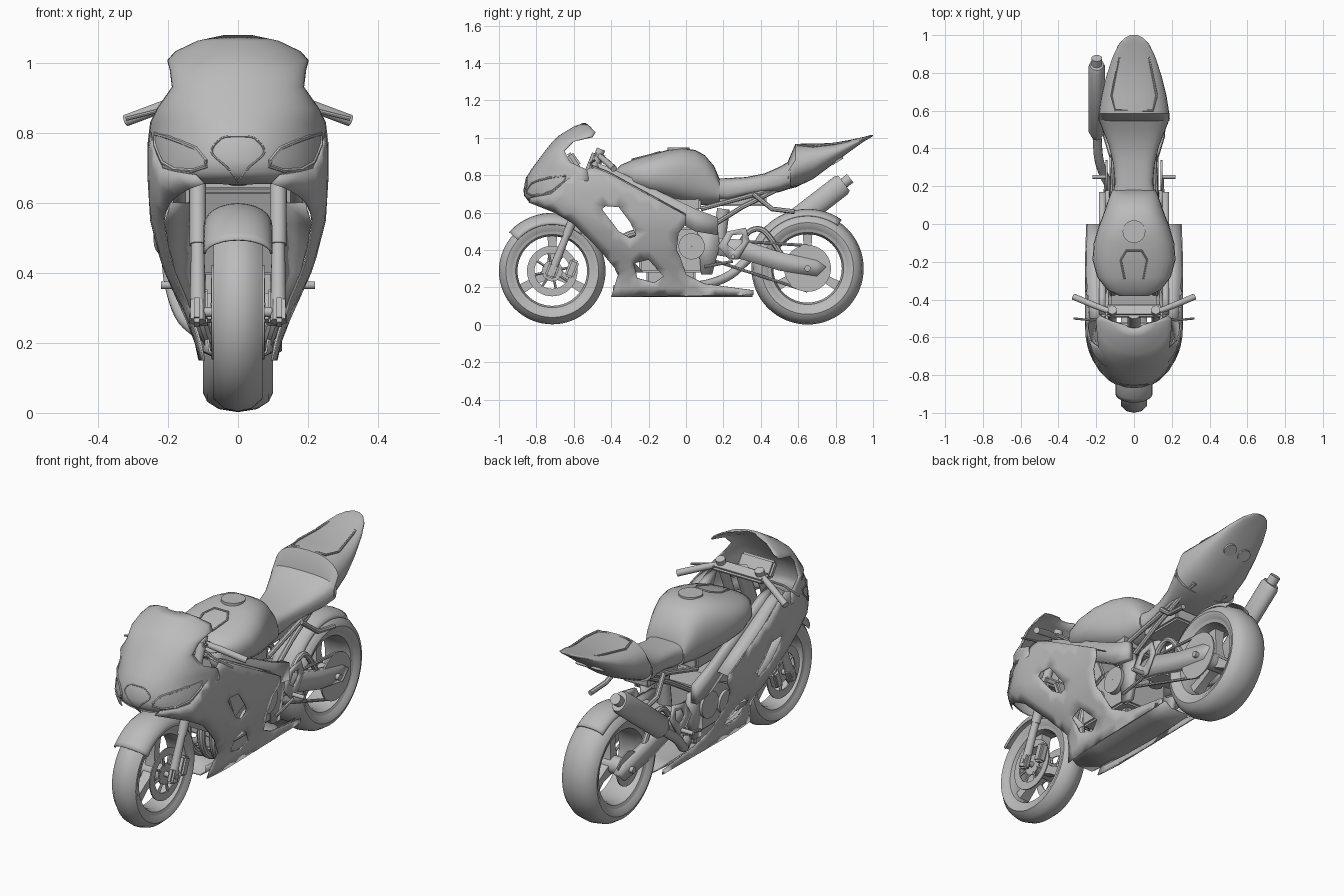
import bpy, bmesh, math
from mathutils import Vector, Matrix
from mathutils.geometry import delaunay_2d_cdt

if "Cube" in bpy.data.objects:
    bpy.data.objects.remove(bpy.data.objects["Cube"])

grey = bpy.data.materials.new("mid grey")
grey.use_nodes = True
grey.diffuse_color = (0.5, 0.5, 0.5, 1)
bsdf = next(n for n in grey.node_tree.nodes if n.type == 'BSDF_PRINCIPLED')
bsdf.inputs["Base Color"].default_value = (0.5, 0.5, 0.5, 1)


def finish(bm, name, mirror=False, thick=0, angle=35):
    bmesh.ops.recalc_face_normals(bm, faces=bm.faces[:])
    me = bpy.data.meshes.new(name)
    bm.to_mesh(me)
    bm.free()
    me.materials.append(grey)
    me.shade_smooth()
    me.set_sharp_from_angle(angle=math.radians(angle))
    ob = bpy.data.objects.new(name, me)
    bpy.context.collection.objects.link(ob)
    if thick:
        m = ob.modifiers.new("Thickness", 'SOLIDIFY')
        m.thickness, m.offset = thick, 0
    if mirror:
        ob.modifiers.new("Mirror", 'MIRROR')


def loft(name, rings, closed=True, loop=False, **kw):
    """Skin a list of equal-length point rings."""
    bm = bmesh.new()
    vs = [[bm.verts.new(p) for p in r] for r in rings]
    n = len(vs[0])
    for a, b in zip(vs, vs[1:] + (vs[:1] if loop else [])):
        for i in range(n if closed else n - 1):
            j = (i + 1) % n
            bm.faces.new((a[i], a[j], b[j], b[i]))
    if closed and not loop:
        bm.faces.new(vs[0])
        bm.faces.new(vs[-1])
    finish(bm, name, **kw)


def revolve(name, prof, y, z, n=48, **kw):
    """Spin a closed (x, radius) profile about an axle along x."""
    rings = [[(x, y + r * math.cos(2 * math.pi * k / n), z + r * math.sin(2 * math.pi * k / n))
              for x, r in prof] for k in range(n)]
    loft(name, rings, loop=True, **kw)


def disc(name, x0, x1, r, y, z, ri=0.001, **kw):
    revolve(name, [(x0, ri), (x0, r), (x1, r), (x1, ri)], y, z, **kw)


def tube(name, pts, r, n=12, smooth=False, loop=False, **kw):
    """Sweep a circle; r is one radius or one per point."""
    P = [Vector(p) for p in pts]
    if smooth:
        Q = [P[0]] + P + [P[-1]]
        P = [0.5 * (2 * b + (c - a) * t + (2 * a - 5 * b + 4 * c - d) * t * t + (3 * b - a - 3 * c + d) * t ** 3)
             for a, b, c, d in zip(Q, Q[1:], Q[2:], Q[3:]) for t in (0, .2, .4, .6, .8)] + [P[-1]]
    R = r if isinstance(r, list) else [r] * len(P)
    rings, u, m = [], None, len(P)
    for i, p in enumerate(P):
        a, b = (P[i - 1], P[(i + 1) % m]) if loop else (P[max(i - 1, 0)], P[min(i + 1, m - 1)])
        t = (b - a).normalized()
        u = (t.orthogonal() if u is None else u - t * u.dot(t)).normalized()
        v = t.cross(u)
        rings.append([p + R[i] * (u * math.cos(2 * math.pi * k / n) + v * math.sin(2 * math.pi * k / n))
                      for k in range(n)])
    loft(name, rings, loop=loop, **kw)


def sheet(loops, x_at, step=0):
    """Triangulated (y, z) sheet; loops after the first are holes; x_at(y, z) bends it."""
    pts, edges = [], []
    for lp in loops:
        s = len(pts)
        for a, b in zip(lp, lp[1:] + lp[:1]):
            a, b = Vector(a), Vector(b)
            n = max(1, round((b - a).length / step)) if step else 1
            pts += [a.lerp(b, k / n) for k in range(n)]
        edges += [(i, i + 1) for i in range(s, len(pts) - 1)] + [(len(pts) - 1, s)]

    def inside(p):
        return sum((a[1] > p.y) != (b[1] > p.y) and p.x < a[0] + (p.y - a[1]) / (b[1] - a[1]) * (b[0] - a[0])
                   for lp in loops for a, b in zip(lp, lp[1:] + lp[:1])) % 2
    if step:
        rim = pts[:]
        grid = [Vector((-1 + step * i, step * j)) for i in range(int(2 / step)) for j in range(int(1 / step))]
        pts += [g for g in grid if inside(g) and min((g - p).length for p in rim) > step * .5]
    vs, _, fs, *_ = delaunay_2d_cdt(pts, edges, [], 0, 1e-5)
    bm = bmesh.new()
    bv = [bm.verts.new((x_at(*v), v[0], v[1])) for v in vs]
    for f in fs:
        if inside(sum((vs[i] for i in f), Vector((0, 0))) / 3):
            bm.faces.new([bv[i] for i in f])
    bmesh.ops.delete(bm, geom=[v for v in bv if not v.link_faces], context='VERTS')
    return bm


def plate(name, loops, x0, x1):
    finish(sheet(loops, lambda y, z: (x0 + x1) / 2), name, True, x1 - x0)


def box(name, c, s, tilt=0, bevel=.01, mirror=False):
    bm = bmesh.new()
    M = Matrix.Translation(c) @ Matrix.Rotation(tilt, 4, 'X') @ Matrix.Diagonal((*s, 1))
    bmesh.ops.create_cube(bm, size=1, matrix=M)
    bmesh.ops.bevel(bm, geom=bm.edges[:], offset=bevel, segments=2, affect='EDGES')
    finish(bm, name, mirror)


def interp(tab, v):
    """Piecewise linear lookup in rows (key, value...)."""
    if v <= tab[0][0]:
        return tab[0][1:]
    for a, b in zip(tab, tab[1:]):
        if v <= b[0]:
            t = (v - a[0]) / (b[0] - a[0])
            return [p + (q - p) * t for p, q in zip(a[1:], b[1:])]
    return tab[-1][1:]


def oval(y, w, z0, z1, px=.65, pz=.8, n=28):
    out = []
    for k in range(n):
        c, s = math.cos(2 * math.pi * k / n), math.sin(2 * math.pi * k / n)
        out.append((w * math.copysign(abs(c) ** px, c), y,
                    (z0 + z1) / 2 + (z1 - z0) / 2 * math.copysign(abs(s) ** pz, s)))
    return out


def arc_shell(name, y, z, R, w, drop, a0, a1):
    """Curved guard over a wheel."""
    rings = []
    for k in range(19):
        a = math.radians(a0 + (a1 - a0) * k / 18)
        sweep = [(math.sin(math.radians(15 * j)), R - drop * (1 - math.cos(math.radians(15 * j))))
                 for j in range(-6, 7)]
        rings.append([(w * s, y + r * math.cos(a), z + r * math.sin(a)) for s, r in sweep])
    loft(name, rings, closed=False, thick=.006)


# Wheels: tyre, rim, hub and three spokes
def wheel(tag, y, z, R, w, ri):
    half = [(w * .78, ri), (w * .97, ri + .025), (w, ri + .04), (w * .88, R - .03), (w * .55, R - .009)]
    revolve(tag + "_tyre", half + [(0, R)] + [(-x, r) for x, r in half[::-1]], y, z, n=64)
    h = [(w * .82, ri + .006), (w * .76, ri - .012), (w * .4, ri - .022)]
    revolve(tag + "_rim", h + [(-x, r) for x, r in h[::-1]], y, z, n=64)
    disc(tag + "_hub", -w * .85, w * .85, .045, y, z)
    for k in range(3):
        a = math.radians(90 + 120 * k)
        d, e = Vector((0, math.cos(a), math.sin(a))), Vector((0, -math.sin(a), math.cos(a)))
        rings = [[Vector((0, y, z)) + d * r + e * (b * i) + Vector((t * j, 0, 0))
                  for i, j in ((-1, -1), (1, -1), (1, 1), (-1, 1))]
                 for r, b, t in ((.03, .03, .03), (.1, .02, .022), (ri - .015, .026, .03))]
        loft(f"{tag}_spoke_{k + 1}", rings)


FY, FZ, RY, RZ = -.715, .288, .65, .302
wheel("front", FY, FZ, .285, .07, .208)
wheel("rear", RY, RZ, .3, .1, .205)
disc("front_brake_disc", .07, .076, .135, FY, FZ, ri=.095, mirror=True)
disc("front_disc_carrier", .066, .072, .055, FY, FZ, mirror=True)
for k in range(8):
    c, s = math.cos(k * math.pi / 4 + .2), math.sin(k * math.pi / 4 + .2)
    tube(f"disc_arm_{k + 1}", [(.07, FY + r * c, FZ + r * s) for r in (.05, .1)], .007, n=6, mirror=True)
disc("front_axle", -.14, .14, .014, FY, FZ)
disc("rear_axle", -.15, .15, .016, RY, RZ)
disc("rear_sprocket", .118, .126, .125, RY, RZ)
disc("rear_brake_disc", -.114, -.107, .09, RY, RZ, ri=.05)
arc_shell("front_fender", FY, FZ, .308, .095, .06, 52, 138)
arc_shell("rear_hugger", RY, RZ, .315, .075, .035, 55, 160)

# Front fork, brakes and controls
fork = lambda z, x=.115: (x, -.715 + (z - .288) * .4, z)
tube("fork_lower", [fork(.26), fork(.5)], [.024, .019], mirror=True)
tube("fork_upper", [fork(.48), fork(.94)], .024, mirror=True)
box("fork_foot", (.118, -.715, .29), (.035, .06, .08), -.38, mirror=True)
box("brake_caliper", (.1, -.61, .30), (.045, .05, .1), -.38, mirror=True)
box("upper_clamp", (0, -.46, .9), (.3, .07, .03), -.38)
box("lower_clamp", (0, -.56, .69), (.28, .08, .04), -.38)
tube("handlebar", [(.11, -.47, .91), (.2, -.435, .88), (.32, -.385, .835)], [.014, .017, .017], mirror=True)
tube("control_lever", [(.15, -.49, .88), (.22, -.51, .865), (.32, -.5, .84)], .006, n=8, mirror=True)
box("instrument_panel", (0, -.6, .88), (.2, .04, .09), .6)

# Upper cowl and screen: rows of height, front y, half width, rear y
COWL = [(.655, -.83, .2, -.66), (.69, -.862, .235, -.6), (.72, -.866, .25, -.55), (.78, -.855, .254, -.52),
        (.83, -.825, .248, -.53), (.87, -.795, .228, -.62), (.93, -.75, .186, -.65), (.98, -.71, .192, -.6),
        (1.005, -.685, .2, -.5), (1.03, -.645, .178, -.485), (1.06, -.595, .115, -.515), (1.076, -.55, .04, -.535)]
rows = [[(w * math.sin(math.radians(t)), b - (b - f) * math.cos(math.radians(t)), z) for t in range(-90, 91, 9)]
        for z, f, w, b in COWL]
loft("upper_cowl", rows, closed=False, thick=.006, angle=50)


def on_cowl(x, z, push=0):
    f, w, b = interp(COWL, z)
    return Vector((x, b - (b - f) * math.sqrt(max(0, 1 - (x / w) ** 2)) - push, z))


# Headlights with raised frames
low = [(.09, .705), (.13, .692), (.18, .695), (.215, .715), (.236, .765)]
top = [(.092, .72), (.12, .755), (.16, .772), (.2, .787), (.236, .797)]
lens = [[on_cowl(a[0] + (b[0] - a[0]) * t / 4, a[1] + (b[1] - a[1]) * t / 4, .008) for t in range(5)]
        for a, b in zip(low, top)]
loft("headlight", lens, closed=False, mirror=True)
tube("headlight_frame", [on_cowl(x, z, .005) for x, z in low + top[::-1]], .006, n=6, loop=True, mirror=True)
tube("nose_seam", [on_cowl(x, z, .003) for x, z in ((0, .66), (.03, .7), (.075, .745), (.045, .785), (0, .79))],
     .003, n=6, smooth=True, mirror=True)

# Side fairing: sheet bent by height, tapered to the nose and drawn in at its front edge
WIDTH = [(.15, .11), (.22, .125), (.33, .175), (.42, .215), (.55, .248), (.68, .256), (.77, .256), (.85, .235)]
EDGE = [(.15, -.4), (.3, -.36), (.4, -.46), (.54, -.6), (.6, -.7), (.64, -.8), (.7, -1.1)]


def panel_x(y, z):
    t = max(0, (-.55 - y) / .318)
    e = max(0, 1 - (y - interp(EDGE, z)[0]) / .18)
    return interp(WIDTH, z)[0] * math.sqrt(max(.1, 1 - t * t)) * (1 - .12 * e * e)


outline = [(-.84, .655), (-.83, .68), (-.72, .7), (-.63, .78), (-.5, .845), (-.42, .815), (0, .585), (0, .54),
           (-.04, .49), (-.05, .4), (-.03, .36), (0, .27), (.1, .22), (.36, .185), (.36, .16), (-.4, .15),
           (-.36, .28), (-.46, .4), (-.6, .54), (-.7, .6), (-.8, .64)]
vent = [(-.45, .62), (-.43, .635), (-.36, .63), (-.27, .51), (-.27, .475), (-.3, .465), (-.36, .5)]
window = [(-.28, .33), (-.2, .35), (-.12, .26), (-.17, .225), (-.26, .25)]
finish(sheet([outline, vent, window], panel_x, .05), "side_fairing", True, .006, 18)
lip = [(-.36, .28), (-.46, .4), (-.53, .47), (-.6, .54), (-.7, .6)]
loft("fairing_duct", [[(panel_x(y, z) - .004, y + .004, z), (.135, y + .13, z)] for y, z in lip], closed=False,
     thick=.004, mirror=True)
loft("fairing_flange", [[(panel_x(y, z) - .003, y, z - .003), (.17, y, z + .008)] for y, z in
                        ((-.5, .845), (-.42, .815), (-.28, .738), (-.14, .662), (0, .585))],
     closed=False, thick=.004, mirror=True)
belly = [[(-w, y, zt), (-w * .95, y, .175), (-.05, y, .152), (.05, y, .152), (w * .95, y, .175), (w, y, zt)]
         for y, w, zt in ((-.39, .085, .21), (-.2, .1, .21), (.05, .104, .2), (.2, .1, .195), (.355, .088, .18))]
loft("belly_pan", belly, closed=False, thick=.006)

# Tank, seat and tail
TANK = [(-.38, .08, .78, .82), (-.35, .14, .76, .855), (-.28, .195, .72, .885), (-.19, .22, .69, .91),
        (-.1, .213, .67, .935), (-.02, .19, .65, .945), (.05, .163, .64, .935), (.1, .145, .64, .908),
        (.15, .128, .645, .85), (.18, .115, .65, .78)]
loft("fuel_tank", [oval(y, w, a, b, .7, .85) for y, w, a, b in TANK])
tube("filler_cap", [(0, -.04, .93), (0, -.04, .949)], .06, n=32)
tube("tank_recess_rim", [(-.05, -.29, .884), (-.07, -.19, .909), (-.04, -.14, .925), (.04, -.14, .925),
                         (.07, -.19, .909), (.05, -.29, .884)], .005, n=6)
SEAT = [(.15, .115, .67, .78), (.22, .1, .66, .785), (.32, .11, .685, .79), (.42, .135, .7, .81),
        (.5, .167, .71, .845), (.56, .19, .73, .88)]
loft("rider_seat", [oval(y, w, a, b, .6, .7) for y, w, a, b in SEAT])
TAIL = [(.545, .188, .725, .875), (.585, .187, .735, .968), (.68, .172, .78, .97), (.78, .147, .855, .972),
        (.88, .115, .93, .99), (.95, .082, .98, 1.005), (.985, .05, 1.0, 1.015), (1.0, .02, 1.01, 1.016)]
loft("tail_cowl", [oval(y, w, a, b, .8, .9) for y, w, a, b in TAIL], angle=30)
tube("pillion_seam", [(.1, .6, .962), (.12, .68, .955), (.08, .88, .98), (-.08, .88, .98), (-.12, .68, .955),
                      (-.1, .6, .962)], .006, n=6, loop=True)
tube("tail_lamp", [(.045, .8, .893), (.045, .813, .872)], .034, n=24, mirror=True)

# Frame, engine and radiator
plate("frame_beam", [[(-.48, .87), (-.38, .83), (.05, .62), (.17, .575), (.17, .48), (.05, .5), (-.43, .76)]],
      .15, .185)
plate("pivot_plate", [[(.06, .52), (.17, .52), (.18, .42), (.14, .27), (.08, .27)]], .12, .15)
box("engine_block", (0, -.08, .4), (.27, .34, .24))
box("cylinder_head", (0, -.19, .55), (.3, .2, .2), .4)
box("airbox", (0, -.12, .68), (.24, .4, .14))
box("oil_sump", (0, -.08, .25), (.18, .26, .12))
disc("engine_cover", .12, .165, .07, .03, .42, mirror=True)
disc("generator_cover", .12, .15, .06, -.13, .37, mirror=True)
box("radiator", (0, -.43, .52), (.26, .035, .26), .35)
tube("steering_head", [(0, -.57, .66), (0, -.47, .91)], .035)
for name, pts in (("seat_rail", [(.12, .08, .62), (.11, .3, .68), (.1, .6, .76)]),
                  ("seat_stay", [(.12, .14, .53), (.11, .3, .63), (.1, .5, .73)]),
                  ("pillion_hanger", [(.12, .36, .7), (.15, .46, .62), (.16, .58, .605)])):
    tube(name, pts, .013, n=8, mirror=True)
tube("rear_shock", [(0, .17, .38), (0, .2, .62)], .035)
box("battery_tray", (0, .3, .67), (.16, .26, .07))

# Swing arm, chain and foot controls
plate("swing_arm", [[(.12, .47), (.3, .455), (.5, .39), (.7, .345), (.75, .31), (.7, .26), (.5, .29), (.3, .35),
                     (.12, .38)]], .095, .13)
tube("swing_arm_brace", [(.108, .28, .42), (.108, .34, .5), (.108, .42, .5), (.108, .52, .36)], .015, n=8,
     smooth=True, mirror=True)
box("swing_arm_bridge", (0, .25, .41), (.24, .12, .07))
tube("chain_upper", [(.118, .1, .46), (.118, .65, .424)], .008, n=8)
tube("chain_lower", [(.118, .1, .36), (.118, .65, .18)], .008, n=8)
plate("foot_bracket", [[(.17, .42), (.22, .5), (.32, .52), (.34, .45), (.28, .35), (.23, .35)],
                       [(.22, .43), (.25, .48), (.3, .485), (.3, .44), (.26, .4)]], .14, .152)
tube("foot_peg", [(.14, .25, .365), (.22, .25, .365)], .011, mirror=True)
tube("foot_lever", [(.15, .25, .34), (.155, .1, .31)], .008, n=8, mirror=True)

# Exhaust headers, link pipe and oval muffler
for i, x in enumerate((-.11, -.04, .04, .11)):
    tube(f"header_pipe_{i + 1}", [(x, -.24, .5), (x, -.35, .45), (x, -.36, .3), (x * .7, -.25, .2), (x * .2, 0, .2)],
         .02, n=10, smooth=True)
tube("link_pipe", [(0, -.03, .2), (-.08, .12, .22), (-.15, .24, .27), (-.185, .34, .36), (-.195, .46, .45),
                   (-.195, .52, .495)], .024, smooth=True)
rings = []
for d, s in ((0, .6), (.04, 1), (.46, 1), (.48, .85)):
    rings.append([(-.197 + .044 * s * math.cos(k * math.pi / 12),
                   .465 + d * .79 - .06 * s * .61 * math.sin(k * math.pi / 12),
                   .465 + d * .61 + .06 * s * .79 * math.sin(k * math.pi / 12)) for k in range(24)])
loft("muffler", rings)
tube("muffler_tip", [(-.197, .83, .747), (-.197, .878, .784)], .028, n=20)
